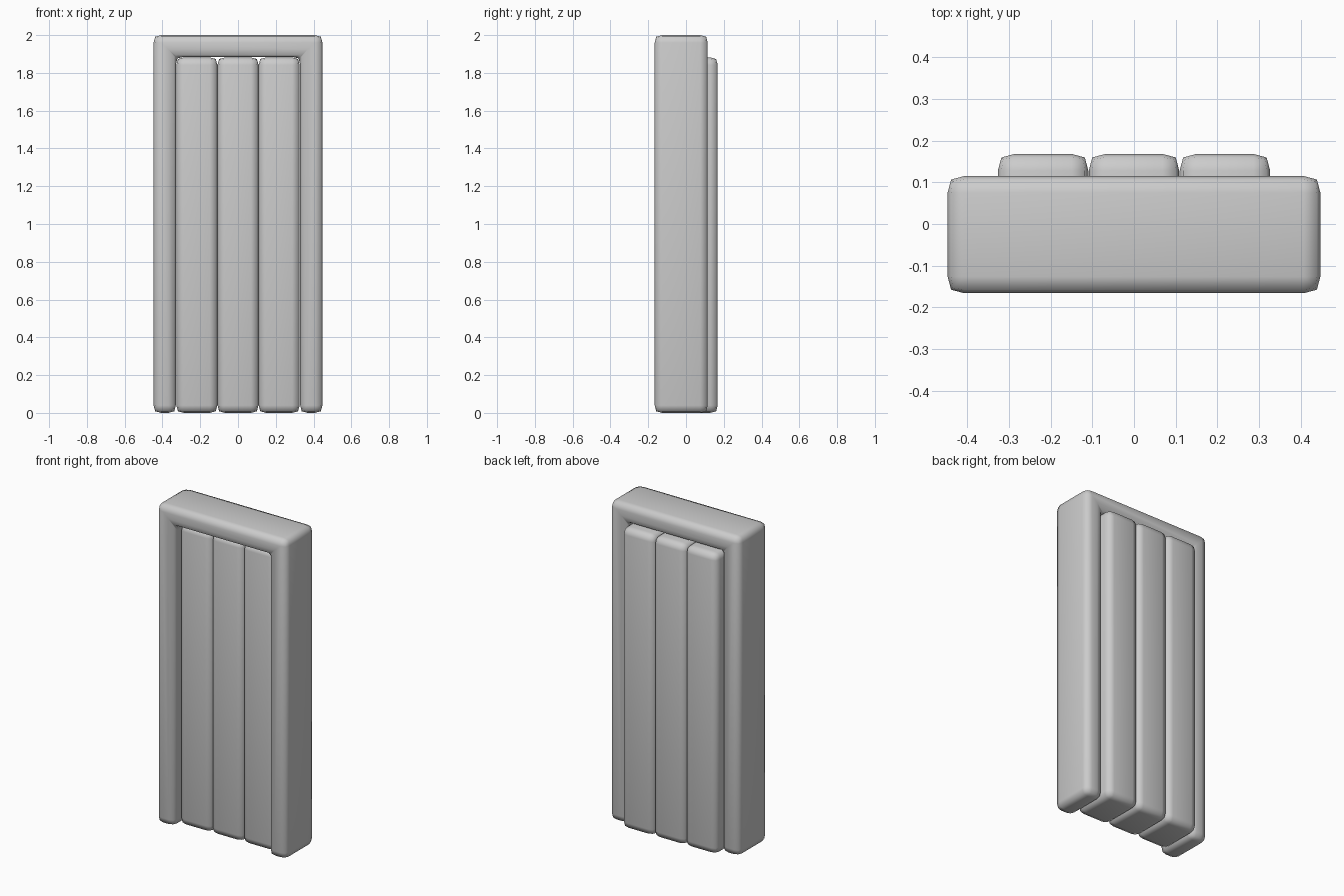
import bpy, bmesh

if "Cube" in bpy.data.objects:
    bpy.data.objects.remove(bpy.data.objects["Cube"])


def extruded(name, outline, y0, y1, width):
    """Extrude an x-z outline along y and round every edge softly."""
    bm = bmesh.new()
    face = bm.faces.new([bm.verts.new((x, y0, z)) for x, z in outline])
    geo = bmesh.ops.extrude_face_region(bm, geom=[face])["geom"]
    moved = [v for v in geo if isinstance(v, bmesh.types.BMVert)]
    bmesh.ops.translate(bm, verts=moved, vec=(0, y1 - y0, 0))
    bmesh.ops.recalc_face_normals(bm, faces=bm.faces)
    mesh = bpy.data.meshes.new(name)
    bm.to_mesh(mesh)
    bm.free()
    for p in mesh.polygons:
        p.use_smooth = True
    ob = bpy.data.objects.new(name, mesh)
    bpy.context.collection.objects.link(ob)
    bev = ob.modifiers.new("rounding", "BEVEL")
    bev.width = width
    bev.segments = 2
    bev.profile = 0.62
    bev.limit_method = "ANGLE"
    return ob


# Door frame: two posts and a lintel in one piece
W, I, H, T = 0.447, 0.329, 2.0, 1.885
extruded("door_frame",
         [(-W, 0), (-W, H), (W, H), (W, 0), (I, 0), (I, T), (-I, T), (-I, 0)],
         -0.166, 0.115, 0.04)

# Three door planks, set back from the front of the frame
for i in range(3):
    c = (i - 1) * 0.218
    h = 0.1085
    extruded(f"door_plank_{i + 1}",
             [(c - h, 0), (c - h, 1.882), (c + h, 1.882), (c + h, 0)],
             -0.113, 0.168, 0.04)
